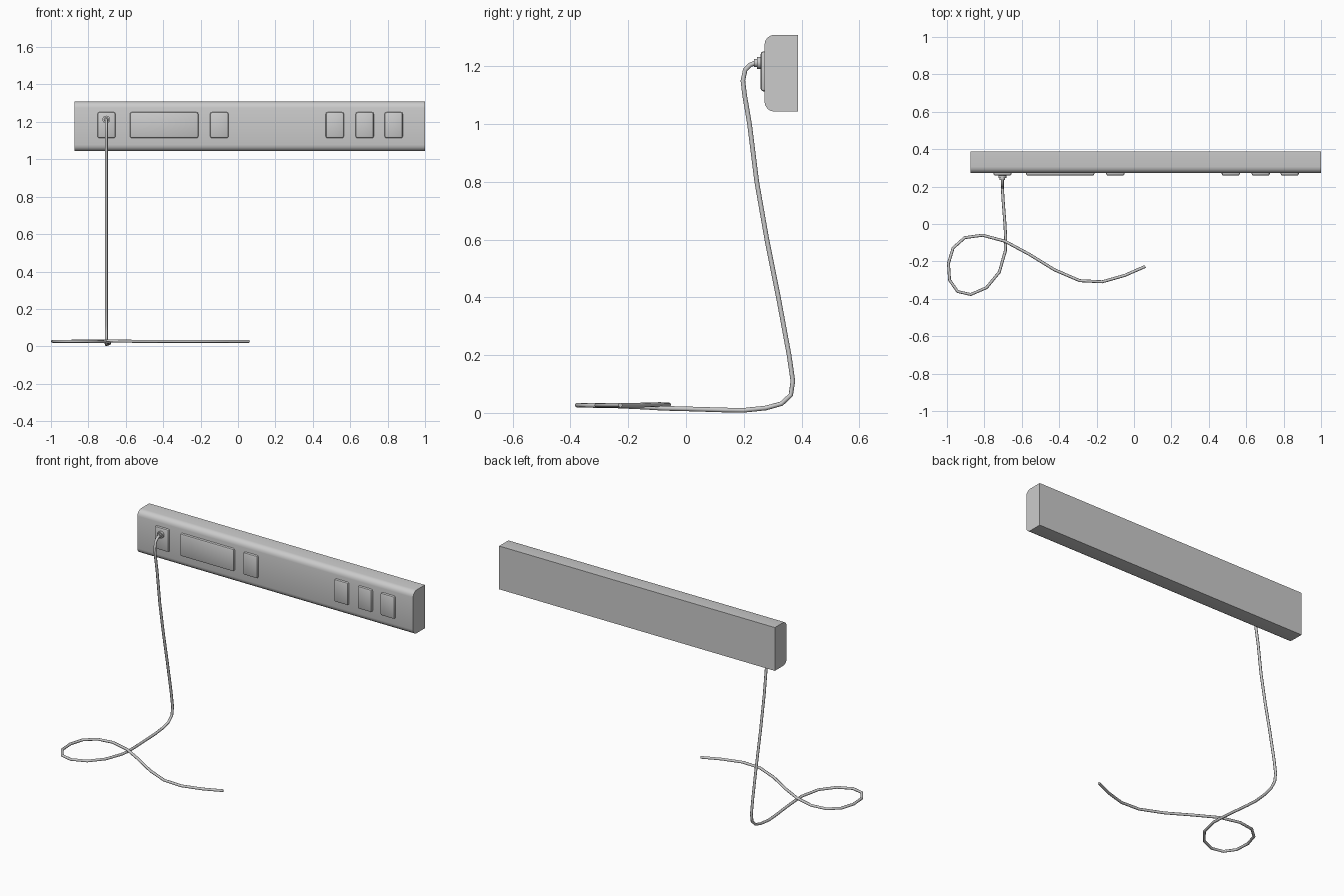
import bpy, bmesh, math

if "Cube" in bpy.data.objects:
    bpy.data.objects.remove(bpy.data.objects["Cube"])

def finish(ob, angle=35):
    bpy.ops.object.select_all(action='DESELECT')
    ob.select_set(True)
    bpy.context.view_layer.objects.active = ob
    bpy.ops.object.shade_smooth_by_angle(angle=math.radians(angle))

def box(name, x0, x1, y0, y1, z0, z1, bevel, segs, pick):
    """Box whose edges chosen by pick(a, b) are rounded."""
    bm = bmesh.new()
    bmesh.ops.create_cube(bm, size=1)
    for v in bm.verts:
        v.co = ((x0 + x1) / 2 + v.co.x * (x1 - x0),
                (y0 + y1) / 2 + v.co.y * (y1 - y0),
                (z0 + z1) / 2 + v.co.z * (z1 - z0))
    edges = [e for e in bm.edges if pick(e.verts[0].co, e.verts[1].co)]
    bmesh.ops.bevel(bm, geom=edges, offset=bevel, segments=segs, profile=0.5, affect='EDGES')
    me = bpy.data.meshes.new(name)
    bm.to_mesh(me)
    bm.free()
    ob = bpy.data.objects.new(name, me)
    bpy.context.collection.objects.link(ob)
    finish(ob)
    return ob

# Wall trunking, long front edges rounded
FRONT = 0.272
box("wall_trunking", -0.875, 1.0, FRONT, 0.387, 1.043, 1.309, 0.034, 4,
    lambda a, b: abs(a.x - b.x) > 0.5 and a.y < 0.3)

# Socket and switch plates along the front
plates = [(-0.751, -0.655), (-0.578, -0.212), (-0.149, -0.051),
          (0.469, 0.566), (0.629, 0.726), (0.784, 0.881)]
for i, (x0, x1) in enumerate(plates):
    box(f"outlet_plate_{i + 1}", x0, x1, 0.2585, FRONT + 0.004, 1.113, 1.252, 0.01, 2,
        lambda a, b: a.y < 0.26 or b.y < 0.26)

# Plug: wide base and narrower strain relief
PX, PZ = -0.704, 1.212
for name, r, y0, y1 in (("plug_base", 0.021, 0.246, 0.262),
                        ("plug_strain_relief", 0.014, 0.236, 0.25)):
    bpy.ops.mesh.primitive_cylinder_add(vertices=16, radius=r, depth=y1 - y0,
        location=(PX, (y0 + y1) / 2, PZ), rotation=(math.pi / 2, 0, 0))
    ob = bpy.context.object
    ob.name = name
    finish(ob)

# Cable: hanging drop in the y-z plane, then a loop on the floor
drop = [(0.24, 1.212), (0.222, 1.205), (0.205, 1.188), (0.197, 1.15), (0.203, 1.1),
        (0.22, 1.0), (0.245, 0.8), (0.28, 0.6), (0.32, 0.4), (0.357, 0.2),
        (0.37, 0.11), (0.363, 0.062), (0.331, 0.032), (0.277, 0.017), (0.2, 0.009)]
floor = [(-0.70, 0.13, 0.01), (-0.69, 0.0, 0.014), (-0.686, -0.08, 0.016),
         (-0.688, -0.145, 0.02), (-0.72, -0.257, 0.025), (-0.788, -0.34, 0.026),
         (-0.873, -0.377, 0.027), (-0.943, -0.361, 0.027), (-0.986, -0.3, 0.027),
         (-0.992, -0.21, 0.027), (-0.967, -0.128, 0.027), (-0.905, -0.073, 0.027),
         (-0.81, -0.06, 0.028), (-0.69, -0.092, 0.029), (-0.56, -0.162, 0.027),
         (-0.425, -0.245, 0.027), (-0.29, -0.303, 0.027), (-0.17, -0.309, 0.027),
         (-0.05, -0.275, 0.027), (0.06, -0.227, 0.027)]
path = [(PX, y, z) for y, z in drop] + floor
cu = bpy.data.curves.new("power_cable", 'CURVE')
cu.dimensions = '3D'
cu.bevel_depth = 0.008
cu.bevel_resolution = 2
cu.use_fill_caps = True
sp = cu.splines.new('POLY')
sp.points.add(len(path) - 1)
for p, co in zip(sp.points, path):
    p.co = (*co, 1)
sp.use_smooth = True
cable = bpy.data.objects.new("power_cable", cu)
bpy.context.collection.objects.link(cable)
